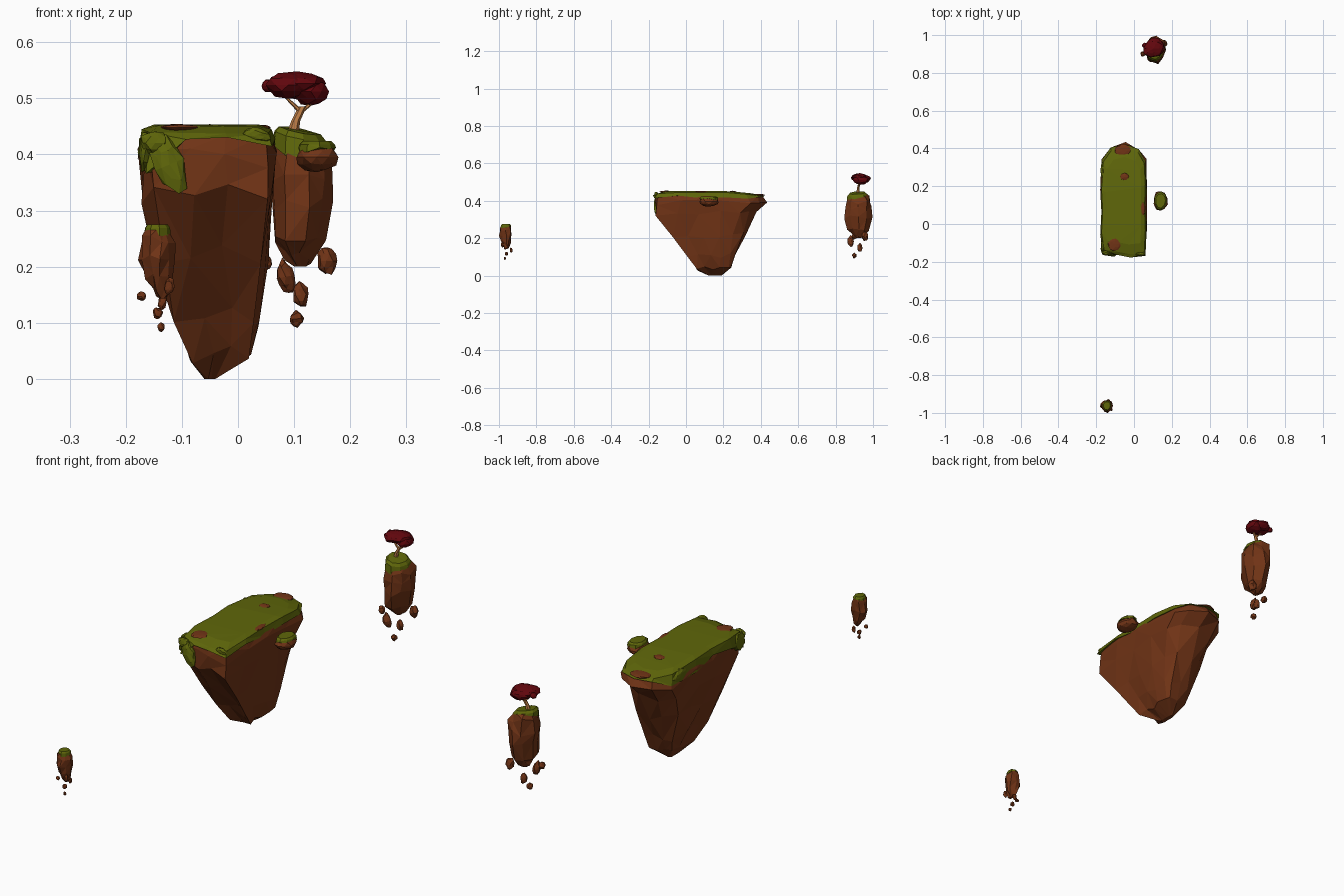
import bpy, bmesh, math, random
from mathutils import Matrix

random.seed(7)


def material(name, rgb):
    m = bpy.data.materials.new(name)
    m.diffuse_color = (*rgb, 1)
    return m


ROCK = material("rock_brown", (0.165, 0.034, 0.008))
GRASS = material("grass_green", (0.115, 0.135, 0.003))
LEAF = material("leaf_red", (0.12, 0.002, 0.004))
BARK = material("bark_tan", (0.5, 0.2, 0.06))


def finish(name, bm, mat):
    bmesh.ops.triangulate(bm, faces=bm.faces[:])
    bmesh.ops.recalc_face_normals(bm, faces=bm.faces[:])
    me = bpy.data.meshes.new(name)
    bm.to_mesh(me)
    bm.free()
    me.materials.append(mat)
    ob = bpy.data.objects.new(name, me)
    bpy.context.collection.objects.link(ob)
    return ob


def skin(name, rings, mat):
    """Closed loft through rings of points."""
    bm = bmesh.new()
    vs = [[bm.verts.new(p) for p in r] for r in rings]
    n = len(vs[0])
    for a, b in zip(vs, vs[1:]):
        for i in range(n):
            bm.faces.new((a[i], a[(i + 1) % n], b[(i + 1) % n], b[i]))
    bm.faces.new(vs[0])
    bm.faces.new(vs[-1][::-1])
    return finish(name, bm, mat)


def j(a):
    return random.uniform(-a, a)


def place(uv, box, k=1.0):
    x0, x1, y0, y1 = box
    return ((x0 + x1) / 2 + uv[0] * k * (x1 - x0) / 2,
            (y0 + y1) / 2 + uv[1] * k * (y1 - y0) / 2)


def flat(x, y, z):
    return z


def rock(name, outline, levels, jit, slope=flat):
    rings = []
    for i, (z, *box) in enumerate(levels):
        a = 0 if i in (0, len(levels) - 1) else jit
        ring = []
        for uv in outline:
            x, y = place(uv, box)
            ring.append((x + j(a), y + j(a), slope(x, y, z) + j(a * 2)))
        rings.append(ring)
    return skin(name, rings, ROCK)


def grass(name, outline, box, top, depths, slope=flat, rim=0.008):
    """Turf cap with an uneven hanging skirt."""
    rings = []
    for k, drop in ((0.8, 0), (0.98, rim), (1.04, None), (0.94, None)):
        ring = []
        for uv, d in zip(outline, depths):
            x, y = place(uv, box, k)
            ring.append((x, y, slope(x, y, top) - (d if drop is None else drop)))
        rings.append(ring)
    return skin(name, rings, GRASS)


def lump(name, loc, size, mat, jit=0.12, sub=2, tilt=0.0):
    """Faceted ellipsoid, tilted about y."""
    bm = bmesh.new()
    bmesh.ops.create_icosphere(bm, subdivisions=sub, radius=1)
    m = Matrix.Translation(loc) @ Matrix.Rotation(tilt, 4, 'Y') @ Matrix.Diagonal((*size, 1))
    for v in bm.verts:
        v.co = m @ (v.co * (1 + j(jit)))
    return finish(name, bm, mat)


def limb(name, path, radii):
    rings = []
    for p, r in zip(path, radii):
        rings.append([(p[0] + r * math.cos(a), p[1] + r * math.sin(a), p[2])
                      for a in [i * math.tau / 6 for i in range(6)]])
    return skin(name, rings, BARK)


# Main island
outline = [(-.88, -.92), (-.3, -.95), (.3, -1), (.95, -.97), (1, -.55), (.97, -.1), (1, .3),
           (.95, .7), (.66, .91), (.05, 1), (-.55, .94), (-.93, .72), (-1, .2), (-.95, -.2), (-1, -.6)]


def main_slope(x, y, z):
    return z if z < 0.37 else z - max(0, y - .22) * .1 - max(0, -.08 - y) * .1


rock("main_island_rock", outline, [
    (.443, -.165, .055, -.16, .41), (.40, -.172, .066, -.165, .425),
    (.33, -.165, .065, -.165, .37), (.22, -.148, .046, -.075, .318),
    (.11, -.115, .034, .01, .27), (.045, -.088, .016, .06, .25),
    (0, -.06, -.04, .12, .19)], .009, main_slope)
grass("main_island_grass", outline, (-.174, .062, -.166, .412), .453,
      [.08, .018, .013, .03, .025, .04, .035, .03, .014, .01, .014, .05, .06, .035, .05], main_slope)

# Hanging turf on the front left corner, plus smaller tufts along the rim
for i, (loc, size, tilt) in enumerate([
        ((-.122, -.156, .382), (.026, .016, .056), -.4),
        ((-.148, -.152, .42), (.026, .014, .022), 0),
        ((-.165, -.12, .405), (.012, .04, .038), 0),
        ((.035, -.16, .435), (.025, .01, .012), .3),
        ((-.165, .28, .41), (.012, .05, .03), 0)]):
    lump(f"turf_drape_{i}", loc, size, GRASS, .15, 2, tilt)

# Bare rock patches in the turf
for i, (x, y, z, rx, ry) in enumerate([(-.105, -.105, .448, .034, .036), (-.05, .25, .447, .024, .02),
                                       (.042, .08, .446, .018, .042), (-.06, .39, .431, .045, .032)]):
    lump(f"bare_patch_{i}", (x, y, z), (rx, ry, .0065), ROCK, .08)

# Boulder floating beside the main island
lump("side_boulder", (.14, .122, .395), (.038, .054, .026), ROCK, .09)
oct9 = [(math.cos(i * math.tau / 9) * (1 + j(.07)), math.sin(i * math.tau / 9) * (1 + j(.07)))
        for i in range(9)]
grass("side_boulder_grass", oct9, (.106, .174, .076, .17), .424,
      [.012, .02, .015, .02, .012, .018, .02, .012, .015], flat, .006)


# Tree island, its top falling away to the right and front
def tree_slope(x, y, z):
    return z if z < .4 else z - max(0, x - .1) * .3 - max(0, .905 - y) * .25


rock("tree_island_rock", oct9, [
    (.44, .068, .15, .875, .97), (.415, .056, .17, .86, .985), (.36, .052, .175, .852, .993),
    (.31, .056, .17, .855, .992), (.25, .064, .157, .868, .972), (.215, .083, .134, .895, .95),
    (.2, .1, .122, .912, .936)], .006, tree_slope)
grass("tree_island_grass", oct9, (.06, .158, .864, .968), .45,
      [.02, .014, .012, .014, .022, .034, .042, .04, .03], tree_slope, .008)

# Tree
limb("tree_trunk", [(.097, .92, .435), (.103, .92, .46), (.115, .924, .485)], [.011, .008, .007])
limb("left_branch", [(.112, .923, .476), (.1, .923, .488), (.085, .925, .502)], [.006, .005, .003])
limb("right_branch", [(.112, .923, .476), (.128, .93, .489), (.145, .935, .498)], [.006, .005, .003])
for i, (loc, size) in enumerate([((.09, .922, .524), (.042, .04, .023)),
                                 ((.105, .93, .526), (.05, .045, .021)),
                                 ((.13, .935, .512), (.032, .04, .025)),
                                 ((.108, .957, .518), (.037, .032, .02)),
                                 ((.056, .945, .522), (.014, .014, .012))]):
    lump(f"tree_crown_{i}", loc, size, LEAF, .1)

# Small island
rock("small_island_rock", oct9, [
    (.268, -.166, -.126, -.985, -.938), (.25, -.174, -.114, -.994, -.932),
    (.215, -.177, -.114, -.995, -.93), (.18, -.166, -.118, -.985, -.937),
    (.155, -.15, -.122, -.976, -.948), (.143, -.14, -.127, -.968, -.955)], .004)
grass("small_island_grass", oct9, (-.168, -.12, -.988, -.936), .275,
      [.02, .012, .01, .012, .014, .016, .02, .026, .024], flat, .006)

# Loose rocks drifting below both outer islands
debris = [(.047, .9, .21, .013, .017), (.085, .88, .182, .016, .03), (.112, .93, .15, .014, .022),
          (.105, .9, .107, .012, .014), (.158, .957, .21, .017, .025),
          (-.172, -.965, .147, .008, .008), (-.135, -.935, .137, .008, .014),
          (-.143, -.96, .117, .009, .01), (-.137, -.968, .092, .006, .008),
          (-.122, -.982, .165, .008, .015)]
for i, (x, y, z, r, h) in enumerate(debris):
    lump(f"loose_rock_{i}", (x, y, z), (r, r, h), ROCK, .18, 2, j(.35))
